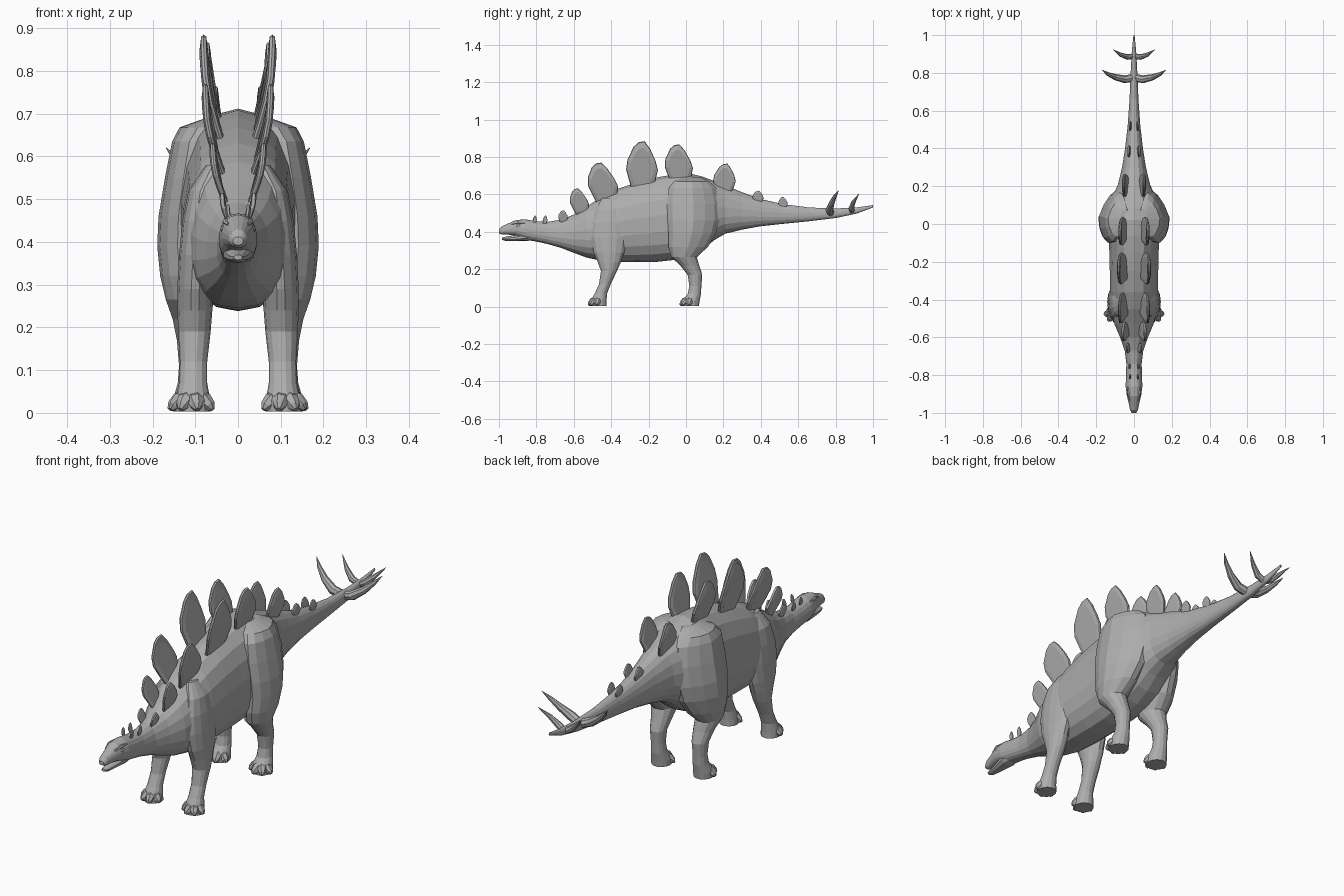
import bpy, bmesh, math
from mathutils import Vector

grey = bpy.data.materials.new("dark_grey")
grey.diffuse_color = (.42, .42, .42, 1)


def finish(name, bm, mirror=False):
    bmesh.ops.recalc_face_normals(bm, faces=bm.faces)
    me = bpy.data.meshes.new(name)
    bm.to_mesh(me)
    bm.free()
    me.materials.append(grey)
    ob = bpy.data.objects.new(name, me)
    bpy.context.collection.objects.link(ob)
    if mirror:
        ob.modifiers.new("Mirror", 'MIRROR')
    return ob


def loft(bm, rings):
    """Skin a list of equal-length point rings and cap both ends."""
    vs = [[bm.verts.new(p) for p in r] for r in rings]
    n = len(vs[0])
    for a, b in zip(vs, vs[1:]):
        for i in range(n):
            j = (i + 1) % n
            bm.faces.new((a[i], a[j], b[j], b[i]))
    bm.faces.new(vs[0])
    bm.faces.new(vs[-1])


def power(v, e):
    return math.copysign(abs(v) ** e, v)


def body_ring(y, low, high, w, n=18):
    mid = low + (high - low) * 0.45
    pts = []
    for i in range(n):
        t = 2 * math.pi * i / n + math.pi / 2
        s = math.sin(t)
        z = mid + ((high - mid) * s if s > 0 else (mid - low) * power(s, .85))
        pts.append((w * power(math.cos(t), 0.88), y, z))
    return pts


def leg_ring(x, y, z, rx, ry, pull=0, n=14):
    """Ellipse whose rear half is drawn inwards by pull."""
    pts = []
    for i in range(n):
        t = 2 * math.pi * i / n
        s = math.sin(t)
        pts.append((x + rx * math.cos(t) - pull * max(0, s), y + ry * s, z))
    return pts


def tube(bm, path, n=8):
    """Tapered round tube along (x, y, z, radius) points."""
    pts = [Vector(p[:3]) for p in path]
    rings = []
    for i, p in enumerate(pts):
        d = pts[min(i + 1, len(pts) - 1)] - pts[max(i - 1, 0)]
        q = d.to_track_quat('Z', 'Y')
        r = path[i][3]
        rings.append([p + q @ Vector((r * math.cos(2 * math.pi * k / n),
                                      r * math.sin(2 * math.pi * k / n), 0)) for k in range(n)])
    loft(bm, rings)


def blob(bm, centre, size, sub=1):
    made = bmesh.ops.create_icosphere(bm, subdivisions=sub, radius=1)["verts"]
    for v in made:
        v.co = Vector(c + s * k for c, s, k in zip(centre, size, v.co))


# Body from snout to tail tip: y, bottom z, top z, half width
sections = [
    (-1.0, .393, .412, .012), (-.985, .386, .43, .021), (-.95, .385, .445, .028),
    (-.91, .38, .463, .038), (-.86, .358, .467, .045), (-.80, .348, .457, .043),
    (-.74, .335, .453, .041), (-.67, .315, .465, .05), (-.60, .288, .492, .075),
    (-.53, .262, .535, .105), (-.45, .245, .588, .122), (-.36, .24, .632, .128),
    (-.25, .238, .668, .13), (-.15, .24, .692, .132), (-.06, .25, .708, .138),
    (.02, .27, .712, .145), (.09, .305, .695, .137), (.15, .355, .672, .112),
    (.21, .39, .648, .086), (.30, .412, .612, .064), (.40, .43, .575, .048),
    (.52, .443, .548, .034), (.66, .457, .53, .024), (.80, .474, .525, .018),
    (.91, .497, .53, .012), (1.0, .53, .543, .003)]
bm = bmesh.new()
loft(bm, [body_ring(*s) for s in sections])
finish("body", bm)

# Lower jaw
bm = bmesh.new()
loft(bm, [body_ring(*s, n=10) for s in [
    (-.985, .358, .37, .01), (-.965, .352, .374, .017), (-.92, .351, .382, .025),
    (-.86, .351, .40, .036), (-.81, .355, .41, .03)]])
finish("lower_jaw", bm)

# Eyes, brows and nostrils
bm = bmesh.new()
blob(bm, (.035, -.895, .43), (.006, .011, .008), 2)
finish("eyes", bm, True)
bm = bmesh.new()
tube(bm, [(.022, -.935, .44, .004), (.029, -.90, .448, .008), (.032, -.86, .447, .004)], 6)
finish("brows", bm, True)
bm = bmesh.new()
blob(bm, (.014, -.98, .418), (.006, .008, .005))
finish("nostrils", bm, True)

# Legs: rings of x, y, z, x radius, y radius, rear pull
hind = [
    (.045, .03, .692, .025, .05), (.082, .03, .668, .055, .10, .02),
    (.102, .035, .635, .052, .13, .04), (.115, .04, .55, .056, .145, .045),
    (.126, .04, .46, .06, .142, .045), (.128, .033, .39, .061, .13, .04),
    (.122, .012, .32, .06, .108, .02), (.113, -.01, .265, .056, .07),
    (.108, .02, .22, .045, .052), (.107, .048, .17, .036, .04),
    (.107, .05, .11, .031, .033), (.107, .045, .07, .034, .036), (.108, .026, .03, .044, .048),
    (.108, .024, .003, .044, .046)]
front = [
    (.055, -.41, .58, .02, .04), (.08, -.41, .52, .036, .075), (.09, -.412, .45, .04, .095),
    (.096, -.413, .37, .042, .1), (.1, -.412, .29, .042, .084), (.101, -.41, .24, .041, .064),
    (.102, -.412, .19, .038, .044), (.104, -.434, .12, .032, .032),
    (.105, -.455, .07, .033, .034), (.106, -.468, .03, .041, .044), (.106, -.468, .003, .042, .044)]
for name, rings in (("hind", hind), ("front", front)):
    bm = bmesh.new()
    loft(bm, [leg_ring(*r) for r in rings])
    finish(name + "_legs", bm, True)
    # Toes fanned around the front of each foot
    x, y, _, rx, ry = rings[-1]
    bm = bmesh.new()
    for ang in (-65, -12, 35, 80):
        a = math.radians(ang)
        dx, dy = math.sin(a), -math.cos(a)
        tube(bm, [(x + dx * rx * k, y + dy * ry * k, z, r) for k, z, r in
                  ((.3, .035, .019), (.75, .027, .021), (1.05, .016, .015), (1.22, .008, .006))], 7)
    finish(name + "_toes", bm, True)

# Back plates: angular leaf outline with a thin rim, leaning outwards
leaf = [(-.3, -.12), (-.4, .12), (-.5, .38), (-.46, .6), (-.26, .88), (-.1, .98), (.08, 1),
        (.25, .84), (.43, .56), (.5, .36), (.42, .14), (.3, -.12)]


def plate(bm, y, x, base, top, width, lean, thick, skew):
    def ring(scale, off):
        pts = []
        for u, v in leaf:
            u, v = u * scale, .4 + (v - .4) * scale
            h = v * (top - base)
            bow = lean * h + .012 * math.sin(math.pi * v) * width / .16
            pts.append((x + bow + off, y + u * width + skew * h, base + h))
        return pts
    loft(bm, [ring(.75, -thick), ring(.97, -thick * .6), ring(1, 0),
              ring(.97, thick * .6), ring(.75, thick)])


# y, x, base z, top z, width, lean, half thickness, backward skew
plates = [
    (-.81, .018, .45, .488, .022, .15, .004, .1), (-.755, .02, .445, .487, .026, .15, .004, .1),
    (-.657, .025, .455, .515, .052, .2, .006, 0), (-.56, .034, .505, .632, .1, .2, .008, -.2),
    (-.43, .04, .57, .77, .16, .18, .009, -.18), (-.235, .041, .64, .885, .17, .16, .01, 0),
    (-.032, .041, .67, .868, .15, .16, .01, -.08), (.202, .032, .615, .765, .122, .14, .009, .06),
    (.385, .02, .56, .62, .06, .12, .006, 0), (.52, .015, .532, .586, .05, .12, .005, -.05)]
bm = bmesh.new()
for p in plates:
    plate(bm, *p)
finish("back_plates", bm, True)

# Tail spikes
bm = bmesh.new()
tube(bm, [(.0, .775, .5, .02), (.05, .766, .517, .021), (.1, .778, .55, .016),
          (.14, .795, .588, .01), (.168, .815, .62, .001)])
tube(bm, [(.0, .888, .508, .014), (.035, .884, .527, .015), (.07, .896, .56, .011),
          (.112, .924, .603, .001)])
finish("tail_spikes", bm, True)
